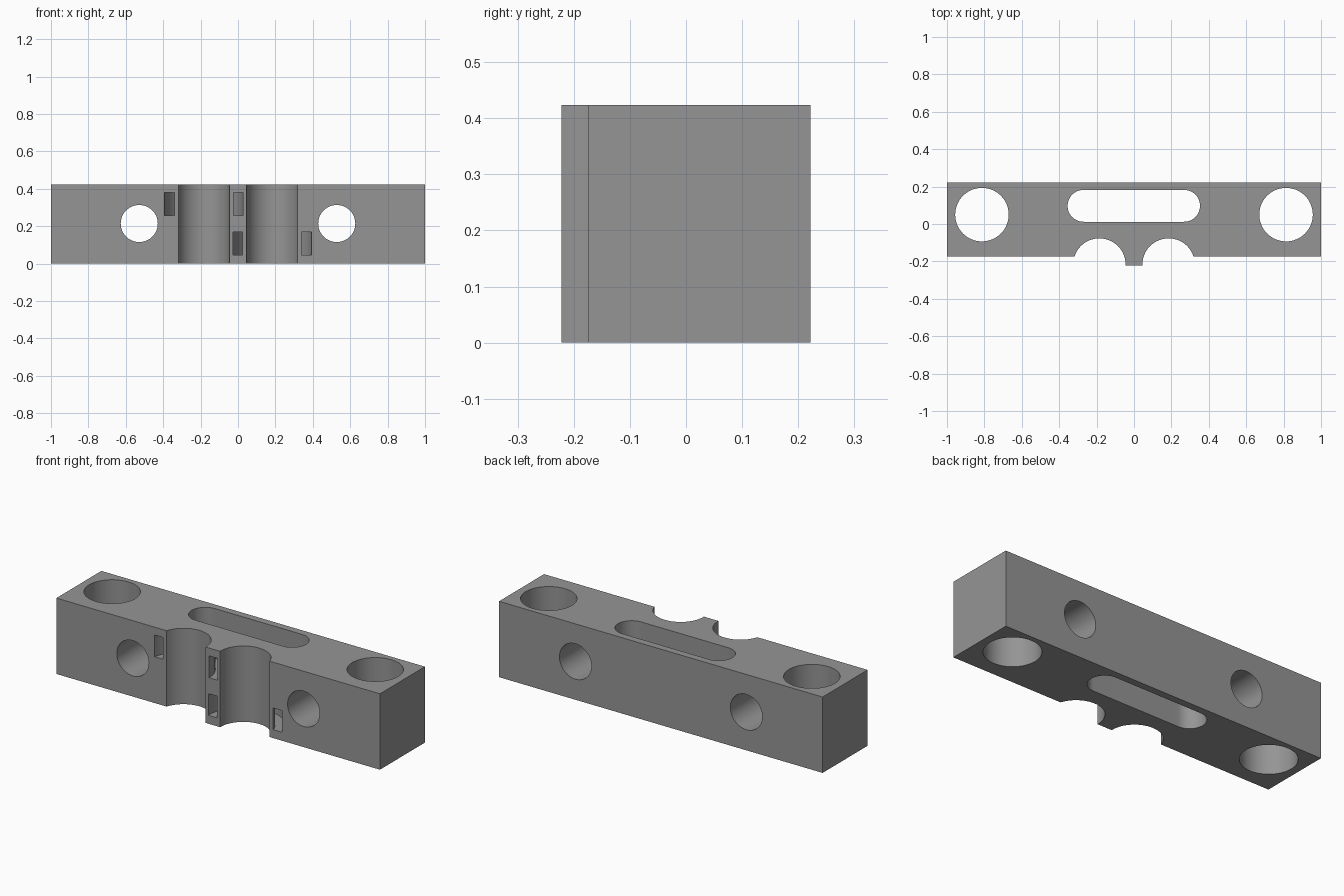
import bpy, bmesh, math
from mathutils import Matrix

if "Cube" in bpy.data.objects:
    bpy.data.objects.remove(bpy.data.objects["Cube"])

HEIGHT = 0.424
GROOVE_X, GROOVE_Y, GROOVE_R = 0.185, -0.217, 0.14

grey = bpy.data.materials.new("machined grey")
grey.diffuse_color = (0.3, 0.3, 0.3, 1)
grey.use_nodes = True
grey.node_tree.nodes["Principled BSDF"].inputs["Base Color"].default_value = grey.diffuse_color


def arc(cx, cy, r, a0, a1, n):
    """Points along an arc, angles in degrees."""
    return [(cx + r * math.cos(math.radians(a0 + (a1 - a0) * i / n)),
             cy + r * math.sin(math.radians(a0 + (a1 - a0) * i / n))) for i in range(n + 1)]


def prism(name, outline, z0, z1, matrix=Matrix()):
    """Extrude a closed outline upwards into a solid."""
    bm = bmesh.new()
    base = bm.faces.new([bm.verts.new((x, y, z0)) for x, y in outline])
    ext = bmesh.ops.extrude_face_region(bm, geom=[base])
    tops = [v for v in ext["geom"] if isinstance(v, bmesh.types.BMVert)]
    bmesh.ops.translate(bm, verts=tops, vec=(0, 0, z1 - z0))
    bmesh.ops.transform(bm, matrix=matrix, verts=bm.verts)
    bmesh.ops.recalc_face_normals(bm, faces=bm.faces)
    mesh = bpy.data.meshes.new(name)
    bm.to_mesh(mesh)
    bm.free()
    mesh.materials.append(grey)
    ob = bpy.data.objects.new(name, mesh)
    bpy.context.collection.objects.link(ob)
    return ob


# Block outline: flat back, two round grooves and a centre rib on the front
front, back, rib, rib_x = -0.175, 0.222, -0.222, 0.045
edge = math.degrees(math.asin((front - GROOVE_Y) / GROOVE_R))
right = [(1, back), (1, front)] + arc(GROOVE_X, GROOVE_Y, GROOVE_R, edge, 180, 48) + [(rib_x, rib)]
left = [(-x, y) for x, y in reversed(right)]
block = prism("clamp_block", right + left, 0, HEIGHT)

cutters = []
# Elongated slot through the height
slot = arc(0.268, 0.097, 0.085, -90, 90, 32) + arc(-0.27, 0.097, 0.085, 90, 270, 32)
cutters.append(prism("slot_cutter", slot, -0.1, 0.6))

lay_back = Matrix.Translation((0, 0, 0.214)) @ Matrix.Rotation(math.radians(90), 4, 'X')
for side, label in ((-1, "left"), (1, "right")):
    # Large vertical bore and smaller front-to-back bore
    cutters.append(prism(label + "_bore_cutter",
                         arc(side * 0.813, 0.05, 0.143, 0, 360, 64)[:-1], -0.1, 0.6))
    cutters.append(prism(label + "_cross_hole_cutter",
                         arc(side * 0.528, 0, 0.099, 0, 360, 64)[:-1], -0.5, 0.5, lay_back))
    # Curved strap channel running behind each groove
    z0, z1 = (0.258, 0.38) if side < 0 else (0.047, 0.168)
    cx = side * GROOVE_X
    channel = arc(cx, GROOVE_Y, 0.213, -20, 200, 64) + arc(cx, GROOVE_Y, 0.161, 200, -20, 64)
    cutters.append(prism(label + "_strap_channel_cutter", channel, z0, z1))

# Cut every opening
for cutter in cutters:
    cutter.hide_render = True
    cutter.hide_set(True)
    mod = block.modifiers.new(cutter.name, 'BOOLEAN')
    mod.operation, mod.solver, mod.object = 'DIFFERENCE', 'EXACT', cutter

# Bake the cuts, then smooth the round walls while keeping edges sharp
bpy.context.view_layer.objects.active = block
block.select_set(True)
for mod in list(block.modifiers):
    bpy.ops.object.modifier_apply(modifier=mod.name)
for cutter in cutters:
    bpy.data.objects.remove(cutter)
bpy.ops.object.shade_smooth_by_angle(angle=math.radians(30))
